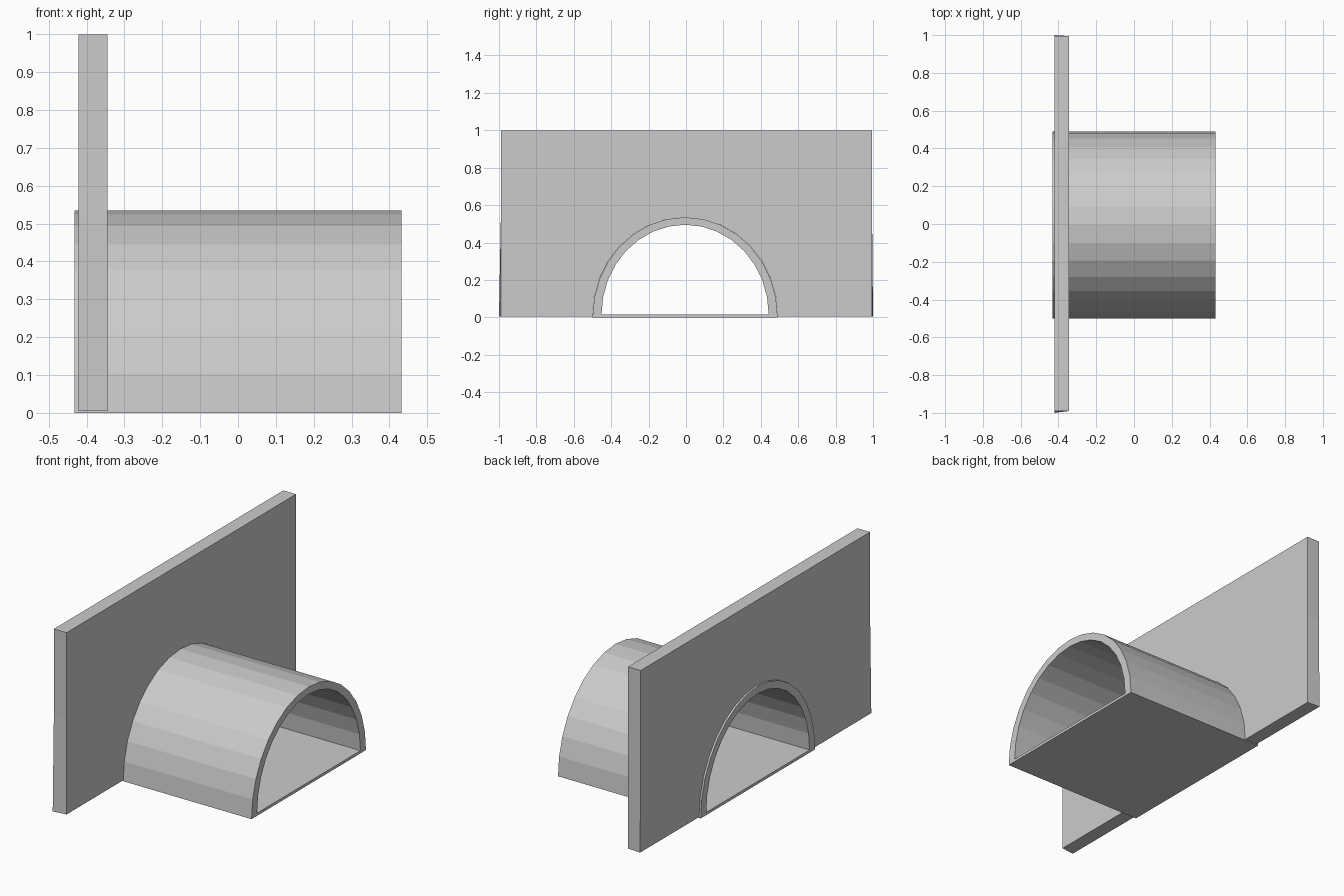
import bpy, bmesh, math

cube = bpy.data.objects.get("Cube")
if cube:
    bpy.data.objects.remove(cube, do_unlink=True)

# Single plain grey
grey = bpy.data.materials.new("plain_grey")
grey.use_nodes = True
colour = (0.6, 0.6, 0.6, 1)
grey.diffuse_color = colour
grey.node_tree.nodes["Principled BSDF"].inputs["Base Color"].default_value = colour

SEGMENTS = 16
CENTRE_Y = -0.005


def arch(half_width, height, base):
    """Half-ellipse points (y, z) from the +y foot over to the -y foot."""
    angles = [math.pi * i / SEGMENTS for i in range(SEGMENTS + 1)]
    return [(CENTRE_Y + half_width * math.cos(a), base + height * math.sin(a))
            for a in angles]


def finish(bm, name):
    bmesh.ops.recalc_face_normals(bm, faces=bm.faces[:])
    mesh = bpy.data.meshes.new(name)
    bm.to_mesh(mesh)
    bm.free()
    mesh.materials.append(grey)
    obj = bpy.data.objects.new(name, mesh)
    bpy.context.collection.objects.link(obj)
    return obj


def ring(bm, profile, x):
    return [bm.verts.new((x, y, z)) for y, z in profile]


def bridge(bm, a, b):
    for i in range(len(a)):
        j = (i + 1) % len(a)
        bm.faces.new((a[i], a[j], b[j], b[i]))


# Half-round tunnel with a thin floor, open at both ends
outer = arch(0.495, 0.535, 0)
inner = arch(0.447, 0.48, 0.015)
bm = bmesh.new()
loops = [ring(bm, outer, -0.432), ring(bm, outer, 0.432),
         ring(bm, inner, 0.432), ring(bm, inner, -0.432)]
for k in range(4):
    bridge(bm, loops[k], loops[(k + 1) % 4])
finish(bm, "tunnel")

# Upright wall with an arched opening that fits round the tunnel
BASE = 0.005
opening = arch(0.495, 0.53, BASE)
profile = opening + [(-0.99, BASE), (-0.99, 0.53), (-0.99, 1),
                     (0.995, 1), (0.995, 0.53), (0.995, BASE)]
bm = bmesh.new()
back, front = ring(bm, profile, -0.422), ring(bm, profile, -0.345)
bridge(bm, back, front)
bm.faces.new(back)
bm.faces.new(front)
# The outer lower corners flare very slightly
for v in back:
    if abs(v.co.y) > 0.9 and v.co.z < 0.1:
        v.co.y = math.copysign(1, v.co.y)
finish(bm, "wall")
